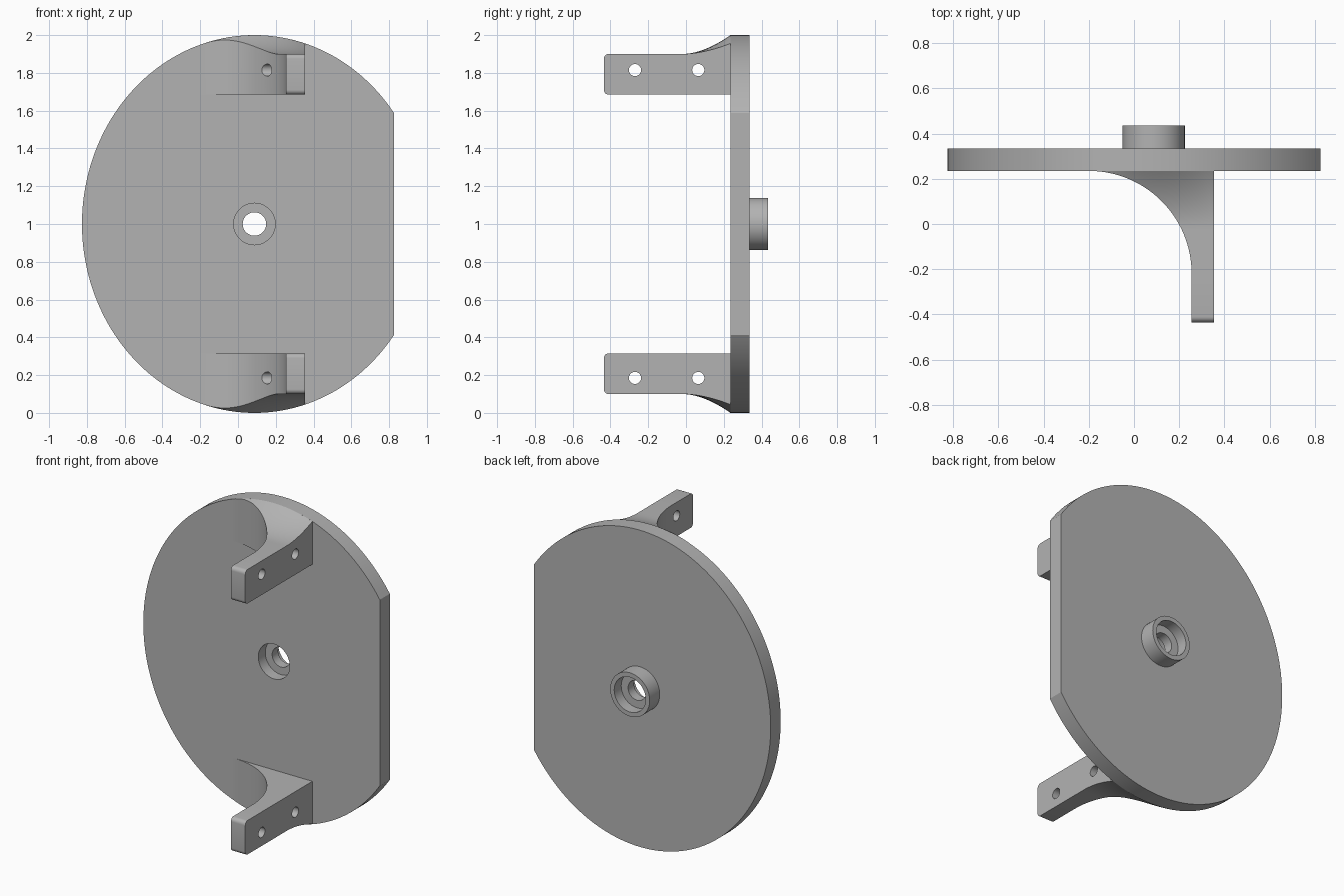
import bpy, bmesh, math
from mathutils import Matrix

if "Cube" in bpy.data.objects:
    bpy.data.objects.remove(bpy.data.objects["Cube"], do_unlink=True)

CX, A = 0.087, 0.913              # plate centre and half width (half height is 1)
FLAT = 0.826                      # x of the straight side
FRONT, BACK, BOSS = 0.235, 0.335, 0.435

grey = bpy.data.materials.new("plain grey")
grey.use_nodes = True
colour = (0.45, 0.45, 0.45, 1)
grey.diffuse_color = colour
grey.node_tree.nodes["Principled BSDF"].inputs["Base Color"].default_value = colour


def make_object(name, bm):
    bmesh.ops.recalc_face_normals(bm, faces=bm.faces)
    mesh = bpy.data.meshes.new(name)
    bm.to_mesh(mesh)
    bm.free()
    mesh.materials.append(grey)
    obj = bpy.data.objects.new(name, mesh)
    bpy.context.collection.objects.link(obj)
    return obj


def cylinder(name, centre, radius, length, axis):
    bm = bmesh.new()
    turn = Matrix.Rotation(math.pi / 2, 4, "X" if axis == "Y" else "Y")
    bmesh.ops.create_cone(bm, cap_ends=True, segments=64, radius1=radius, radius2=radius,
                          depth=length, matrix=Matrix.Translation(centre) @ turn)
    return make_object(name, bm)


def activate(obj):
    bpy.ops.object.select_all(action="DESELECT")
    obj.select_set(True)
    bpy.context.view_layer.objects.active = obj


def combine(obj, tool, operation):
    tool.hide_render = True
    activate(obj)
    mod = obj.modifiers.new("cut", "BOOLEAN")
    mod.operation, mod.solver, mod.object = operation, "EXACT", tool
    bpy.ops.object.modifier_apply(modifier=mod.name)
    bpy.data.objects.remove(tool, do_unlink=True)


def smooth(obj):
    activate(obj)
    bpy.ops.object.shade_smooth_by_angle(angle=math.radians(30))


# Oval plate with one straight side
bm = bmesh.new()
start = math.acos((FLAT - CX) / A)
steps = 160
angles = [start + (2 * math.pi - 2 * start) * i / steps for i in range(steps + 1)]
face = bm.faces.new([bm.verts.new((CX + A * math.cos(a), FRONT, 1 + math.sin(a))) for a in angles])
new = bmesh.ops.extrude_face_region(bm, geom=[face])["geom"]
bmesh.ops.translate(bm, vec=(0, BACK - FRONT, 0),
                    verts=[v for v in new if isinstance(v, bmesh.types.BMVert)])
plate = make_object("plate", bm)

# Rear boss, bearing seats on both sides and the through hole
combine(plate, cylinder("boss", (CX, (BACK + BOSS) / 2 - 0.02, 1), 0.138, BOSS - BACK + 0.04, "Y"), "UNION")
for y in (FRONT, BOSS):
    combine(plate, cylinder("seat_cutter", (CX, y, 1), 0.11, 0.14, "Y"), "DIFFERENCE")
combine(plate, cylinder("bore_cutter", (CX, 0.33, 1), 0.062, 0.6, "Y"), "DIFFERENCE")
smooth(plate)


# Arms: cross-sections swept along y, flaring into the plate rim
IN_X, OUT_X, TIP, LOW, HIGH = 0.255, 0.355, -0.435, 0.10, 0.315
RAD, ROUND, ACROSS = 0.455, 0.025, 12


def sections():
    """Yield y, inner x and end rounding for each cross-section."""
    for i in range(7):
        a = math.pi / 2 * i / 6
        yield TIP + ROUND * (1 - math.cos(a)), IN_X, ROUND * (1 - math.sin(a))
    for i in range(33):
        a = math.pi / 2 * i / 32
        yield FRONT - RAD + RAD * math.sin(a), IN_X - RAD + RAD * math.cos(a), 0


def outer_z(x, y):
    rim = 1 - math.sqrt(1 - ((x - CX) / A) ** 2)
    t = max(0, (y + 0.02) / (FRONT + 0.02))
    return LOW + (rim - LOW) * t ** 1.8


def arm(name, top):
    bm = bmesh.new()
    rings = []
    for y, x0, inset in sections():
        xs = [x0 + (OUT_X - x0) * k / ACROSS for k in range(ACROSS + 1)]
        pts = [(x, y, outer_z(x, y) + inset) for x in xs]
        pts += [(x, y, HIGH - inset) for x in reversed(xs)]
        rings.append([bm.verts.new((x, y, 2 - z if top else z)) for x, y, z in pts])
    for r, s in zip(rings, rings[1:]):
        for k in range(len(r)):
            n = (k + 1) % len(r)
            bm.faces.new((r[k], r[n], s[n], s[k]))
    bm.faces.new(rings[0])
    bm.faces.new(rings[-1])
    obj = make_object(name, bm)
    z = 1.815 if top else 0.185
    for y in (-0.27, 0.065):
        combine(obj, cylinder("bolt_cutter", (0.2, y, z), 0.032, 0.6, "X"), "DIFFERENCE")
    smooth(obj)


arm("lower_arm", False)
arm("upper_arm", True)
